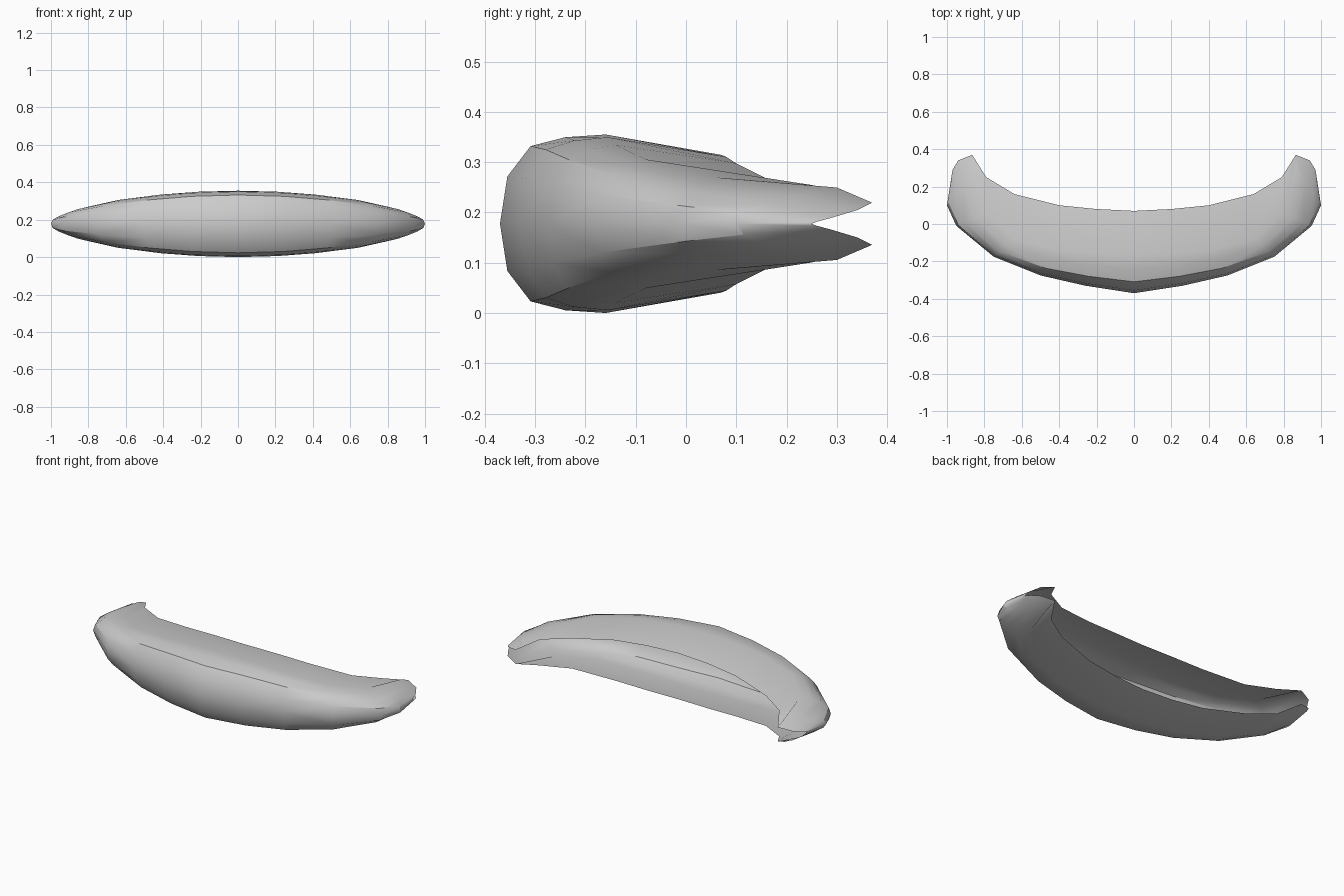
import bpy, bmesh
from mathutils import Vector

if "Cube" in bpy.data.objects:
    bpy.data.objects.remove(bpy.data.objects["Cube"])

MID = 0.1775  # half height: plane of symmetry

# Quarter outlines (x, y, height above mid-plane), centre to tip
nose = [(0, -.37, 0), (.26, -.33, 0), (.5, -.275, 0), (.75, -.175, 0), (.95, -.01, 0), (1, .1, 0)]
ridge = [(0, -.16, .1775), (.21, -.155, .172), (.41, -.14, .157), (.64, -.08, .128), (.8, .06, .092), (.865, .3, .072)]
rim = [(0, .07, .137), (.2, .08, .133), (.4, .1, .12), (.64, .16, .09), (.79, .25, .077), (.865, .37, .042)]
# Forked end: back edge of the curled tip panel
fork = [(.975, .25, 0), (.975, .26, .004), (.97, .29, .012), (.94, .34, .027)]

# Cross-section fractions from nose to ridge: in plan, and in height at centre / tip
plan = [0, .07, .29, .62, 1]
rise_mid = [0, .53, .87, .97, 1]
rise_tip = [0, .3, .55, .79, 1]

bm = bmesh.new()
grid = []
for i, (n, r, b) in enumerate(zip(nose, ridge, rim)):
    n, r = Vector(n), Vector(r)
    t = (i / 5) ** 2
    row = []
    for p, a, c in zip(plan, rise_mid, rise_tip):
        v = n.lerp(r, p)
        v.z = r.z * (a + (c - a) * t)
        row.append(bm.verts.new(v))
    row.append(bm.verts.new(b))
    grid.append(row)

# Curved shell
for i in range(5):
    for j in range(5):
        bm.faces.new((grid[i][j], grid[i + 1][j], grid[i + 1][j + 1], grid[i][j + 1]))

# Curled forked tip
last = grid[-1]
end = [bm.verts.new(p) for p in fork] + [last[5]]
for j in range(4):
    bm.faces.new((last[j], end[j], end[j + 1], last[j + 1]))

mesh = bpy.data.meshes.new("curved_shell")
bm.to_mesh(mesh)
bm.free()
shell = bpy.data.objects.new("curved_shell", mesh)
bpy.context.collection.objects.link(shell)
shell.location.z = MID

# Smooth shading with sharp creases
bpy.context.view_layer.objects.active = shell
shell.select_set(True)
bpy.ops.object.shade_smooth_by_angle(angle=0.5)

# Mirror left-right and top-bottom
m = shell.modifiers.new("mirror", 'MIRROR')
m.use_axis = (True, False, True)
m.merge_threshold = 0.0005
